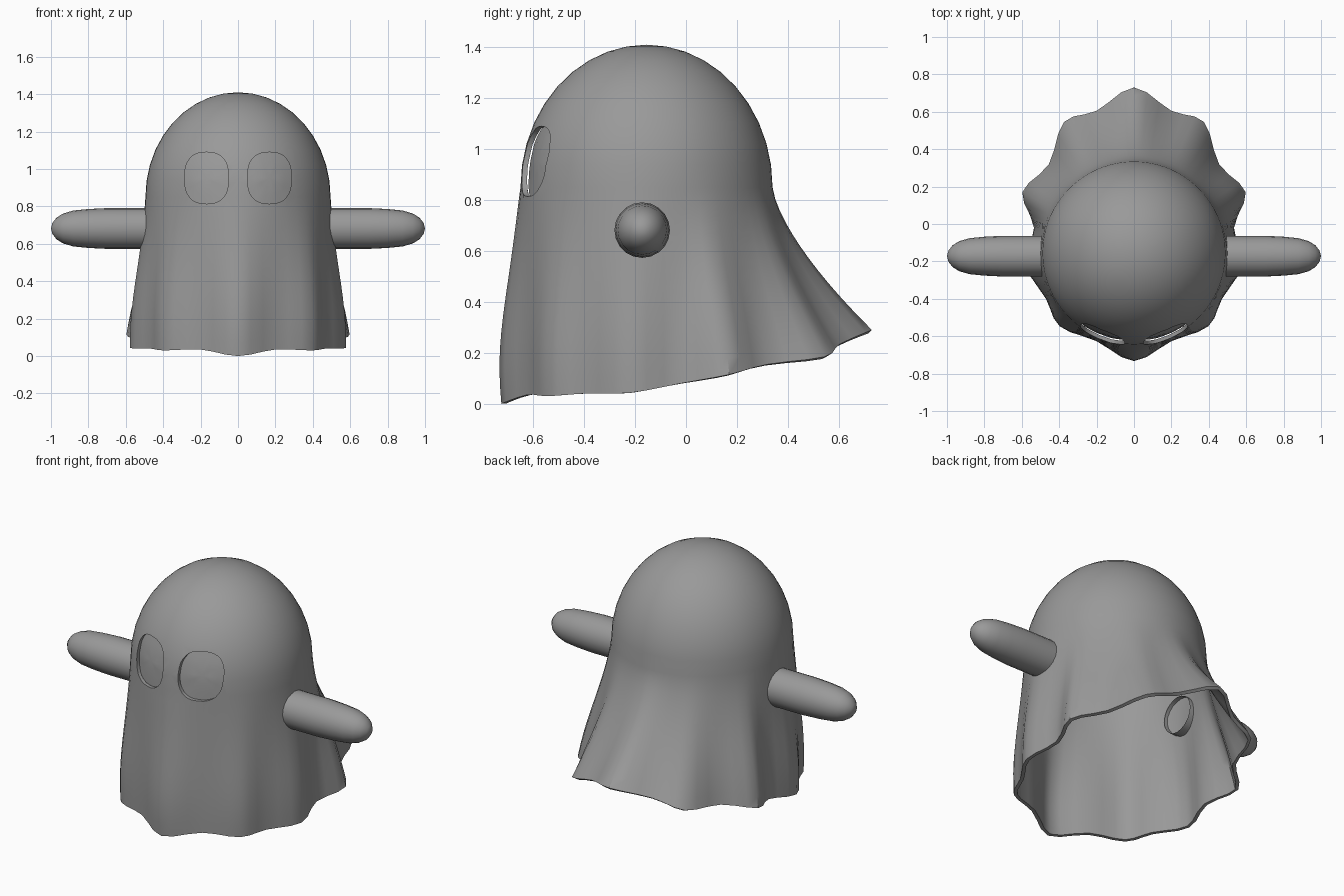
import bpy
import bmesh
from math import sin, cos, pi, atan2, radians, copysign
from mathutils import Vector
from mathutils.bvhtree import BVHTree

if "Cube" in bpy.data.objects:
    bpy.data.objects.remove(bpy.data.objects["Cube"], do_unlink=True)

grey = bpy.data.materials.new("plain grey")
grey.use_nodes = True
grey.diffuse_color = (0.32, 0.32, 0.32, 1)
grey.node_tree.nodes["Principled BSDF"].inputs["Base Color"].default_value = grey.diffuse_color


def make_object(name, bm):
    mesh = bpy.data.meshes.new(name)
    bm.to_mesh(mesh)
    bm.free()
    mesh.materials.append(grey)
    obj = bpy.data.objects.new(name, mesh)
    bpy.context.collection.objects.link(obj)
    return obj


def shade(obj):
    bpy.ops.object.select_all(action="DESELECT")
    obj.select_set(True)
    bpy.context.view_layer.objects.active = obj
    bpy.ops.object.shade_smooth_by_angle(angle=radians(40))


def skin(rings, tip=None):
    """Closed rings of points bridged with quads, with an optional end point."""
    bm = bmesh.new()
    loops = [[bm.verts.new(p) for p in ring] for ring in rings]
    n = len(loops[0])
    for a, b in zip(loops, loops[1:]):
        for i in range(n):
            bm.faces.new((a[i], a[(i + 1) % n], b[(i + 1) % n], b[i]))
    if tip is not None:
        end = bm.verts.new(tip)
        for i in range(n):
            bm.faces.new((loops[-1][i], loops[-1][(i + 1) % n], end))
    return bm


# Wavy hem: half outline from front to back, mirrored and smoothed
half = [(0, -.725, 0), (.2, -.625, .035), (.395, -.545, .03), (.47, -.4, .04),
        (.578, -.22, .043), (.535, -.02, .08), (.597, .17, .115), (.455, .32, .155),
        (.375, .545, .185), (.2, .605, .235), (0, .73, .29)]
hem = [Vector(p) for p in half]
hem += [Vector((-p.x, p.y, p.z)) for p in hem[-2:0:-1]]


def smooth_loop(points, steps):
    out = []
    n = len(points)
    for i in range(n):
        p0, p1, p2, p3 = (points[(i + k) % n] for k in (-1, 0, 1, 2))
        for s in range(steps):
            t = s / steps
            out.append(p1 + (p2 - p0) * (t / 2)
                       + (p0 * 2 - p1 * 5 + p2 * 4 - p3) * (t * t / 2)
                       + (p1 * 3 - p0 - p2 * 3 + p3) * (t ** 3 / 2))
    return out


# Body: skirt draped from a round shoulder down to the hem, dome above
CENTER_Y, SHOULDER, RADIUS, DOME = -.155, .85, .495, .56
hem = smooth_loop(hem, 3)
angles = [atan2(p.x, CENTER_Y - p.y) for p in hem]


def dome_point(angle, lift):
    r = RADIUS * cos(lift)
    return Vector((r * sin(angle), CENTER_Y - r * cos(angle), SHOULDER + DOME * sin(lift)))


def skirt_point(angle, low, t):
    top = dome_point(angle, 0)
    back = (1 - cos(angle)) / 2
    flare = t ** (.85 + .6 * back) + (1 - back) * .3 * sin(pi * t * t)
    p = top.lerp(low, flare)
    p.z = top.z + (low.z - top.z) * t
    return p


rings = [[skirt_point(a, p, 1 - k / 12) for a, p in zip(angles, hem)] for k in range(12)]
rings += [[dome_point(a, k / 10 * pi / 2) for a in angles] for k in range(10)]
bm = skin(rings, (0, CENTER_Y, SHOULDER + DOME))
bmesh.ops.recalc_face_normals(bm, faces=bm.faces)
if max(bm.faces, key=lambda f: f.calc_center_median().z).normal.z < 0:
    bmesh.ops.reverse_faces(bm, faces=bm.faces)
surface = BVHTree.FromBMesh(bm)
body = make_object("sheet_body", bm)
solid = body.modifiers.new("thickness", "SOLIDIFY")
solid.thickness = .02
solid.offset = -1


# Eyes: rounded openings cut in the sheet, each with a sunken floor behind
def eye_outline(side, scale, count=32):
    pts = []
    for i in range(count):
        c, s = cos(2 * pi * i / count), sin(2 * pi * i / count)
        x = .168 + .118 * scale * copysign(abs(c) ** .8, c)
        z = .952 + .138 * scale * copysign(abs(s) ** .8, s)
        pts.append((side * x, z))
    return pts


def sunk(x, z):
    return surface.ray_cast(Vector((x, -2, z)), Vector((0, 1, 0)))[0] + Vector((0, .027, 0))


cutters = []
for side, label in ((1, "left"), (-1, "right")):
    bm = skin([[(x, y, z) for x, z in eye_outline(side, 1)] for y in (-1, -.3)])
    bmesh.ops.holes_fill(bm, edges=bm.edges)
    bmesh.ops.recalc_face_normals(bm, faces=bm.faces)
    cutter = make_object(label + "_eye_cutter", bm)
    cutter.hide_render = True
    cutters.append(cutter)
    cut = body.modifiers.new(label + "_eye", "BOOLEAN")
    cut.operation = "DIFFERENCE"
    cut.solver = "EXACT"
    cut.object = cutter

    floor = skin([[sunk(x, z) for x, z in eye_outline(side, s)] for s in (1.05, .7, .35)],
                 sunk(side * .168, .952))
    bmesh.ops.recalc_face_normals(floor, faces=floor.faces)
    if sum(f.normal.y for f in floor.faces) > 0:
        bmesh.ops.reverse_faces(floor, faces=floor.faces)
    shade(make_object(label + "_eye", floor))

bpy.context.view_layer.objects.active = body
for mod in list(body.modifiers):
    bpy.ops.object.modifier_apply(modifier=mod.name)
for cutter in cutters:
    bpy.data.objects.remove(cutter, do_unlink=True)
shade(body)

# Arms: open tubes with rounded tips
arm = [(.45, .109), (.7, .109), (.8, .104), (.88, .096), (.935, .08), (.97, .058), (.992, .03)]
for side, label in ((1, "left"), (-1, "right")):
    rings = [[(side * x, -.172 + r * cos(i * pi / 10), .682 + r * sin(i * pi / 10))
              for i in range(20)] for x, r in arm]
    bm = skin(rings, (side, -.172, .682))
    bmesh.ops.recalc_face_normals(bm, faces=bm.faces)
    shade(make_object(label + "_arm", bm))
